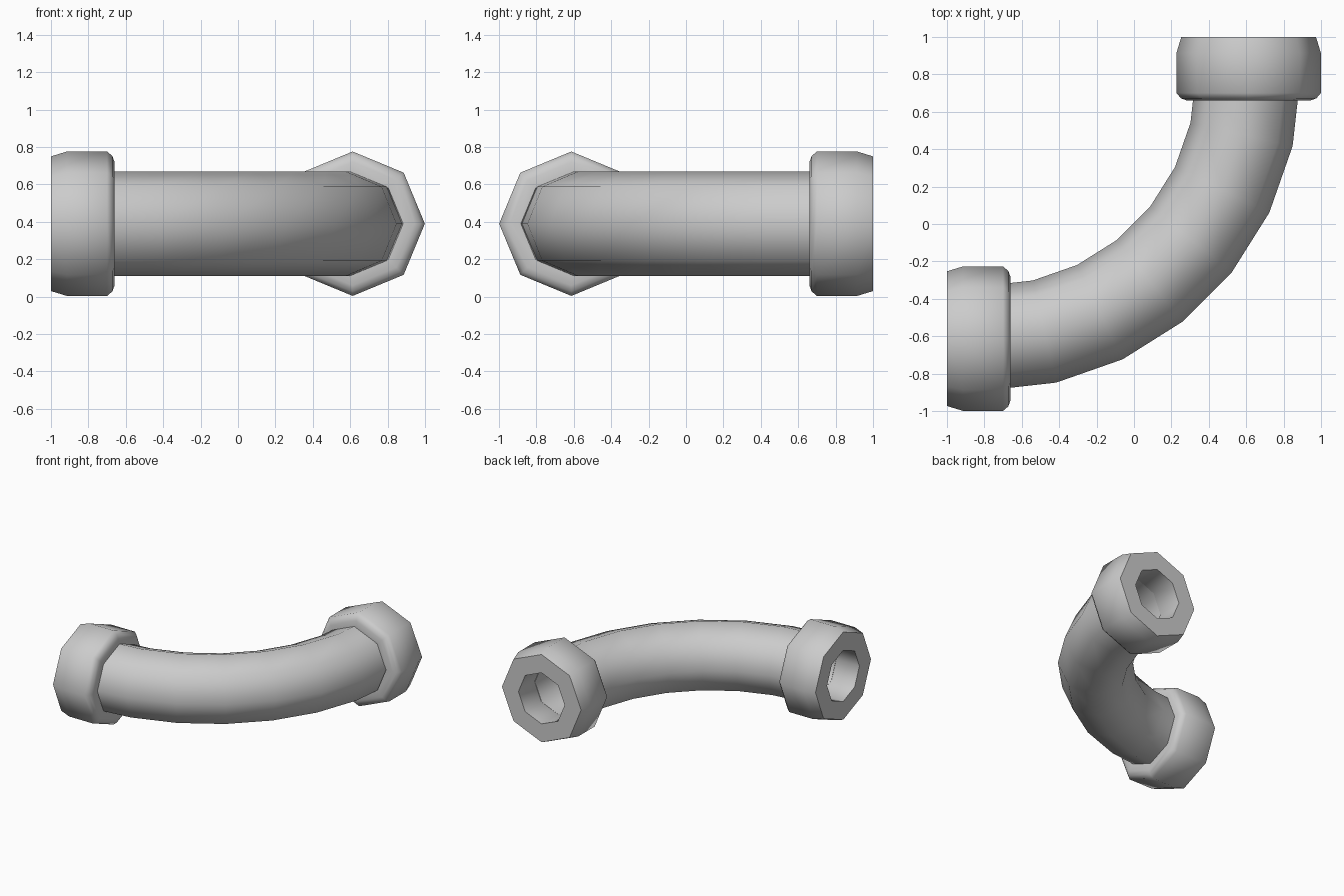
import bpy, bmesh, math
from mathutils import Vector

if "Cube" in bpy.data.objects:
    bpy.data.objects.remove(bpy.data.objects["Cube"])

SIDES = 8
AXIS, H = 0.61, 0.39         # offset of the sockets, centre height
PIPE_R, BORE_R, BEND_R = 0.28, 0.21, 1.40
ARC = Vector((-0.79, 0.79, H))
UP = Vector((0, 0, 1))


def ring(centre, side, r):
    """Octagonal ring with a corner pointing straight up."""
    angles = [2 * math.pi * i / SIDES for i in range(SIDES)]
    return [centre + side * r * math.cos(a) + UP * r * math.sin(a) for a in angles]


def build(name, rings):
    """Bridge the rings into a closed, hollow solid."""
    bm = bmesh.new()
    loops = [[bm.verts.new(p) for p in r] for r in rings]
    for a, b in zip(loops, loops[1:] + loops[:1]):
        for i in range(SIDES):
            j = (i + 1) % SIDES
            bm.faces.new((a[i], a[j], b[j], b[i]))
    bmesh.ops.recalc_face_normals(bm, faces=bm.faces)
    mesh = bpy.data.meshes.new(name)
    bm.to_mesh(mesh)
    bm.free()
    obj = bpy.data.objects.new(name, mesh)
    bpy.context.collection.objects.link(obj)
    bpy.ops.object.select_all(action='DESELECT')
    obj.select_set(True)
    bpy.context.view_layer.objects.active = obj
    bpy.ops.object.shade_smooth_by_angle(angle=math.radians(55))


# Bent pipe: outer wall one way, bore back the other way
def bend(r, steps=7):
    out = []
    for k in range(steps + 1):
        a = math.radians(-90 + 90 * k / steps)
        side = Vector((math.cos(a), math.sin(a), 0))
        out.append(ring(ARC + side * BEND_R, side, r))
    return out


build("bent_pipe", bend(PIPE_R) + bend(BORE_R)[::-1])

# End collars: (distance along the axis, radius)
profile = [(0.66, 0.27), (0.66, 0.33), (0.672, 0.362), (0.70, 0.386),
           (0.915, 0.386), (1.0, 0.36), (1.0, BORE_R), (0.79, BORE_R)]
build("left_collar", [ring(Vector((-d, -AXIS - 0.003, H)), Vector((0, -1, 0)), r)
                      for d, r in profile])
build("back_collar", [ring(Vector((AXIS + 0.003, d, H)), Vector((1, 0, 0)), r)
                      for d, r in profile])
